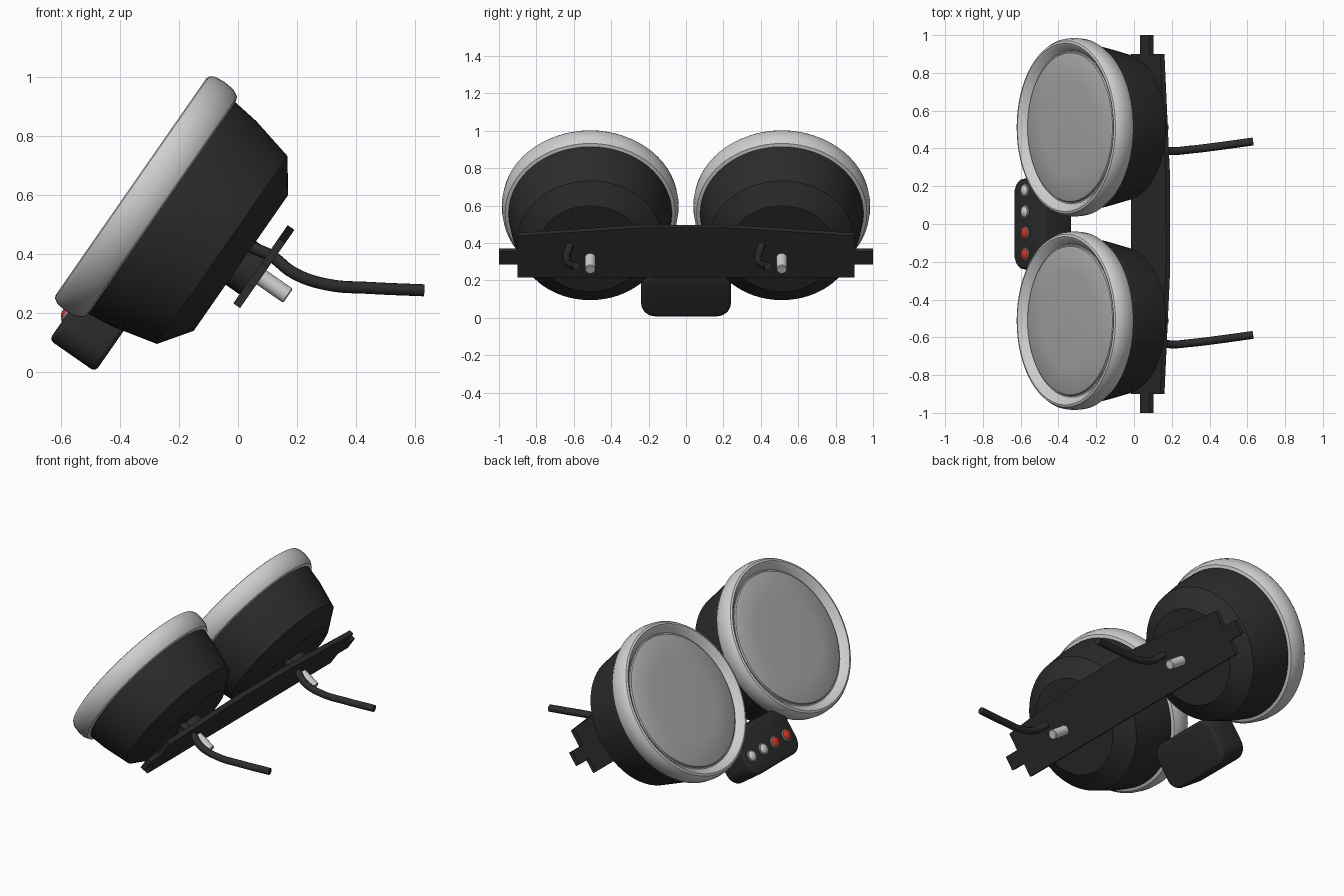
import bpy, bmesh, math
from mathutils import Matrix, Vector

if "Cube" in bpy.data.objects:
    bpy.data.objects.remove(bpy.data.objects["Cube"])

# Tilted frame: local x runs up the dial face, local z points out of the face
U, N = Vector((0.571, 0, 0.821)), Vector((-0.821, 0, 0.571))
TILT = Matrix((U, (0, 1, 0), N)).transposed().to_4x4()


def material(name, rgb):
    m = bpy.data.materials.new(name)
    m.diffuse_color = (*rgb, 1)
    m.use_nodes = True
    m.node_tree.nodes["Principled BSDF"].inputs["Base Color"].default_value = m.diffuse_color
    return m


BLACK = material("black plastic", (0.025, 0.025, 0.025))
RIM = material("light metal", (0.62, 0.62, 0.62))
GLASS = material("grey glass", (0.42, 0.42, 0.42))
RED = material("red lens", (0.62, 0.035, 0.02))


def finish(name, bm, mat, angle=35, matrix=TILT):
    bmesh.ops.recalc_face_normals(bm, faces=bm.faces)
    me = bpy.data.meshes.new(name)
    bm.to_mesh(me)
    bm.free()
    me.transform(matrix)
    me.materials.append(mat)
    me.shade_smooth()
    me.set_sharp_from_angle(angle=math.radians(angle))
    ob = bpy.data.objects.new(name, me)
    bpy.context.collection.objects.link(ob)
    return ob


def lathe(name, profile, u, y, mat, segments=64, closed=False, angle=35):
    """Spin (radius, height) points about the tilted axis at (u, y)."""
    bm = bmesh.new()
    pts = profile + [profile[0]] if closed else profile
    vs = [bm.verts.new((r, 0, h)) for r, h in pts]
    es = [bm.edges.new(p) for p in zip(vs, vs[1:])]
    bmesh.ops.spin(bm, geom=vs + es, cent=(0, 0, 0), axis=(0, 0, 1),
                   angle=math.tau, steps=segments, use_duplicate=False)
    bmesh.ops.remove_doubles(bm, verts=bm.verts, dist=0.0002)
    bmesh.ops.translate(bm, verts=bm.verts, vec=(u, y, 0))
    return finish(name, bm, mat, angle)


def slab(name, outline, low, high, mat, bevel=0):
    """Extrude a (u, y) outline between two heights."""
    bm = bmesh.new()
    face = bm.faces.new([bm.verts.new((u, y, low)) for u, y in outline])
    top = bmesh.ops.extrude_face_region(bm, geom=[face])["geom"]
    bmesh.ops.translate(bm, verts=[v for v in top if isinstance(v, bmesh.types.BMVert)],
                        vec=(0, 0, high - low))
    if bevel:
        rims = [e for e in bm.edges if abs(e.verts[0].co.z - e.verts[1].co.z) < 1e-5]
        bmesh.ops.bevel(bm, geom=rims, offset=bevel, segments=3, profile=0.5, affect='EDGES')
    return finish(name, bm, mat)


def cable(name, points, radius):
    cu = bpy.data.curves.new(name, 'CURVE')
    cu.dimensions = '3D'
    cu.bevel_depth, cu.bevel_resolution, cu.use_fill_caps = radius, 3, True
    cu.resolution_u = 6
    sp = cu.splines.new('BEZIER')
    sp.bezier_points.add(len(points) - 1)
    for bp, p in zip(sp.bezier_points, points):
        bp.co = p
        bp.handle_left_type = bp.handle_right_type = 'AUTO'
    tmp = bpy.data.objects.new(name + "_path", cu)
    bpy.context.collection.objects.link(tmp)
    bpy.context.view_layer.update()
    bm = bmesh.new()
    bm.from_mesh(tmp.evaluated_get(bpy.context.evaluated_depsgraph_get()).to_mesh())
    bpy.data.objects.remove(tmp)
    bmesh.ops.remove_doubles(bm, verts=bm.verts, dist=0.0002)
    return finish(name, bm, BLACK, 45, Matrix.Identity(4))


# Two gauges, each with housing, rim, glass, mount, bolt and cable
GU = 0.309
for side, y in (("near", -0.512), ("far", 0.512)):
    lathe(f"{side}_housing", [(0, 0.203), (0.28, 0.203), (0.388, 0.28), (0.425, 0.435),
                              (0.437, 0.53), (0.437, 0.58), (0, 0.58)], GU, y, BLACK)
    lathe(f"{side}_rim", [(0.43, 0.528), (0.455, 0.535), (0.469, 0.56), (0.473, 0.60),
                          (0.469, 0.635), (0.458, 0.653), (0.446, 0.657), (0.434, 0.651),
                          (0.405, 0.618), (0.405, 0.57)], GU, y, RIM, closed=True)
    lathe(f"{side}_glass", [(0.41, 0.59), (0.41, 0.618), (0.398, 0.619), (0.394, 0.628),
                            (0.384, 0.633), (0.25, 0.638), (0, 0.641)], GU, y, GLASS)
    lathe(f"{side}_mount", [(0, 0.21), (0.09, 0.21), (0.09, 0.14), (0, 0.14)],
          GU, y, BLACK, 24)
    lathe(f"{side}_bolt", [(0, 0.15), (0.029, 0.15), (0.029, 0.012), (0.025, 0.008),
                           (0, 0.008)], GU, y, RIM, 16)
    cable(f"{side}_cable", [(0.04, y - 0.10, 0.425), (0.11, y - 0.105, 0.395),
                            (0.19, y - 0.125, 0.335), (0.30, y - 0.118, 0.297),
                            (0.45, y - 0.10, 0.285), (0.63, y - 0.075, 0.277)], 0.021)

# Bracket plate with a tab on each end
half = [(0.182, 0.9), (0.265, 0.9), (0.265, 1.0), (0.35, 1.0), (0.35, 0.9),
        (0.452, 0.9), (0.505, 0.24)]
slab("bracket_plate", half + [(u, -y) for u, y in reversed(half)], 0.118, 0.146, BLACK)

# Rounded warning light box
R, HU, HY, CU = 0.08, 0.138, 0.24, -0.138
corners = []
for q, (su, sy) in enumerate(((1, 1), (-1, 1), (-1, -1), (1, -1))):
    for k in range(7):
        a = math.radians(90 * q + 15 * k)
        corners.append((CU + su * (HU - R) + R * math.cos(a), sy * (HY - R) + R * math.sin(a)))
slab("light_box", corners, 0.398, 0.588, BLACK, bevel=0.018)

# Row of warning lights: two clear, two red, each in a thin ring
for i, y in enumerate((0.178, 0.065, -0.048, -0.161)):
    dome = [(0.03 * math.cos(a), 0.592 + 0.016 * math.sin(a))
            for a in (math.radians(18 * k) for k in range(5))] + [(0, 0.608)]
    lathe(f"warning_lens_{i + 1}", [(0.03, 0.58)] + dome, -0.163, y,
          RIM if i < 2 else RED, 24)
    lathe(f"warning_ring_{i + 1}", [(0.028, 0.58), (0.036, 0.58), (0.036, 0.592),
                                    (0.033, 0.596), (0.028, 0.596)], -0.163, y,
          GLASS, 24, closed=True)
